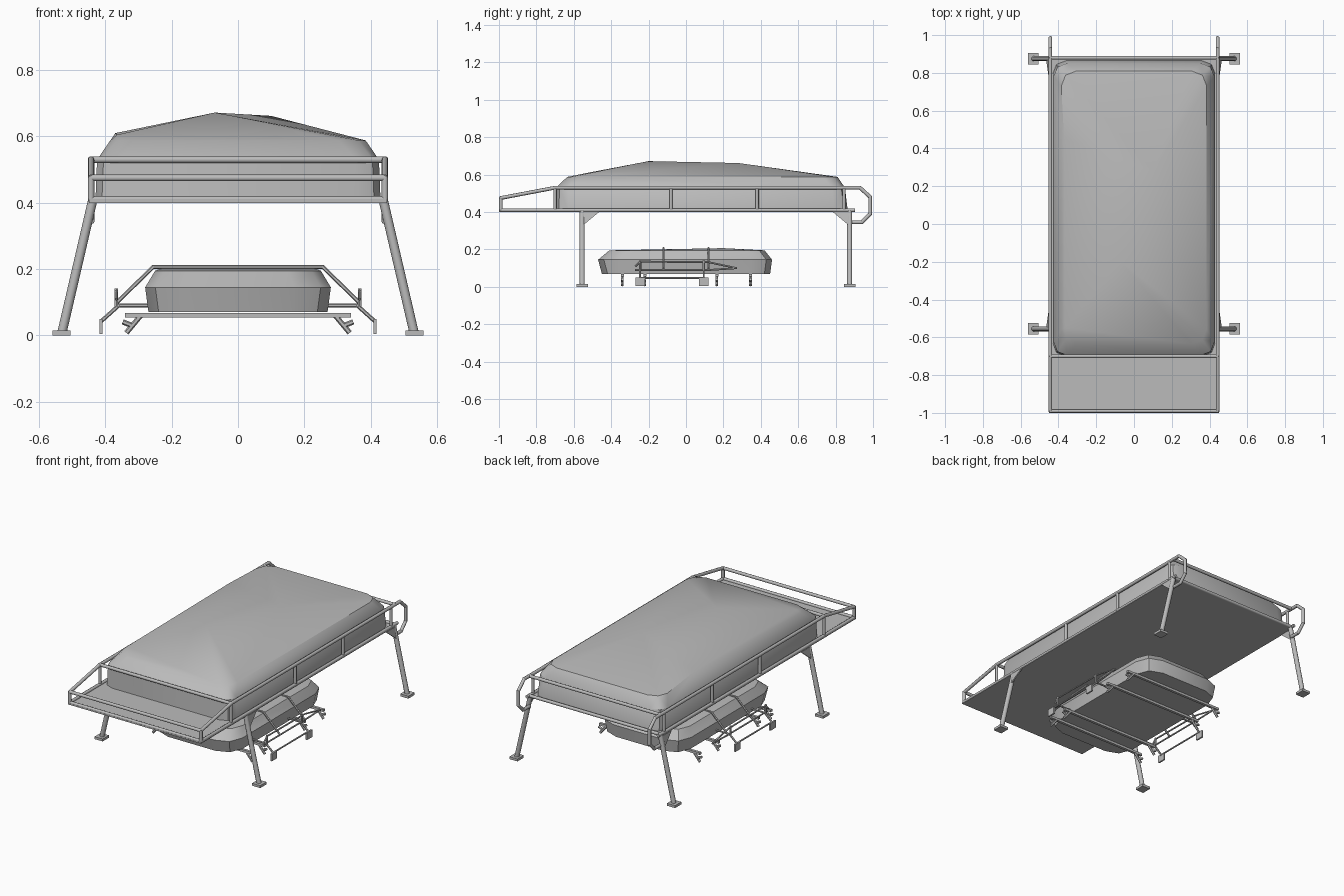
import bpy, bmesh, math
from mathutils import Vector

cube = bpy.data.objects.get("Cube")
if cube:
    bpy.data.objects.remove(cube, do_unlink=True)

grey = bpy.data.materials.new("plain grey")
grey.use_nodes = True
COLOR = (0.5, 0.5, 0.5, 1)
grey.diffuse_color = COLOR
grey.node_tree.nodes["Principled BSDF"].inputs["Base Color"].default_value = COLOR


def finish(name, bm, smooth=None):
    bmesh.ops.recalc_face_normals(bm, faces=bm.faces[:])
    mesh = bpy.data.meshes.new(name)
    bm.to_mesh(mesh)
    bm.free()
    obj = bpy.data.objects.new(name, mesh)
    bpy.context.collection.objects.link(obj)
    mesh.materials.append(grey)
    if smooth:
        bpy.ops.object.select_all(action='DESELECT')
        obj.select_set(True)
        bpy.context.view_layer.objects.active = obj
        bpy.ops.object.shade_smooth_by_angle(angle=math.radians(smooth))
    return obj


def tube(name, points, radius=0.01, sides=8):
    """Mitred round tube along a path; joins up where the ends coincide."""
    pts = [Vector(p) for p in points]
    bm = bmesh.new()
    for a, b in zip(pts, pts[1:]):
        d = b - a
        rot = d.to_track_quat('Z', 'Y').to_matrix().to_4x4()
        rot.translation = (a + b) / 2
        bmesh.ops.create_cone(bm, cap_ends=True, segments=sides, radius1=radius,
                              radius2=radius, depth=d.length + radius * 0.7, matrix=rot)
    return finish(name, bm, 50)


def box(name, lo, hi):
    bm = bmesh.new()
    bmesh.ops.create_cube(bm, size=1)
    for v in bm.verts:
        v.co = [l + (c + 0.5) * (h - l) for c, l, h in zip(v.co, lo, hi)]
    return finish(name, bm)


def plate(name, points, thickness):
    """Flat x-facing plate extruded along x."""
    bm = bmesh.new()
    face = bm.faces.new([bm.verts.new(p) for p in points])
    ext = bmesh.ops.extrude_face_region(bm, geom=[face])
    bmesh.ops.translate(bm, vec=(thickness, 0, 0),
                        verts=[g for g in ext["geom"] if isinstance(g, bmesh.types.BMVert)])
    return finish(name, bm)


def ring(x, y0, y1, z, c):
    """Chamfered rectangle outline."""
    out = []
    for sx in (-1, 1):
        for y, s in ((y0, 1), (y1, -1)):
            out += [(sx * x, y + s * c, z), (sx * (x - c), y, z),
                    (sx * (x - c * 0.28), y + s * c * 0.28, z)]
    return out


def cargo(name, rings, peaks):
    """Wrapped load: taut hull over outline rings and peak points."""
    bm = bmesh.new()
    for p in [q for r in rings for q in ring(*r)] + peaks:
        bm.verts.new(p)
    res = bmesh.ops.convex_hull(bm, input=bm.verts[:])
    loose = [v for v in bm.verts if not v.link_faces]
    bmesh.ops.delete(bm, geom=loose, context='VERTS')
    return finish(name, bm, 35)


# Upper deck and its covered load
box("deck", (-0.45, -1, 0.4), (0.45, 0.88, 0.408))
cargo("large_cover",
      [(0.43, -0.7, 0.865, 0.405, 0.07), (0.425, -0.695, 0.85, 0.53, 0.07),
       (0.385, -0.635, 0.81, 0.588, 0.08)],
      [(-0.07, -0.2, 0.672), (0.1, 0.28, 0.662), (-0.365, -0.55, 0.605),
       (-0.37, 0.45, 0.61)])

# Cross rails of the deck
for name, y, z in (("front_low_rail", -0.99, 0.41), ("front_high_rail", -0.99, 0.475),
                   ("load_front_rail", -0.7, 0.53), ("back_high_rail", 0.88, 0.53),
                   ("back_low_rail", 0.88, 0.41)):
    tube(name, [(-0.443, y, z), (0.443, y, z)])

for side, s in (("left", 1), ("right", -1)):
    x = 0.443 * s
    # Side railings with sloping front and rear loop
    tube(side + "_low_rail", [(x, -0.99, 0.41), (x, 0.9, 0.41)])
    tube(side + "_top_rail", [(x, -0.99, 0.41), (x, -0.99, 0.475), (x, -0.7, 0.53),
                              (x, 0.93, 0.53), (x, 0.985, 0.48), (x, 0.985, 0.39),
                              (x, 0.94, 0.345), (x, 0.88, 0.345)])
    for i, y in enumerate((-0.7, -0.08, 0.38, 0.845)):
        tube(f"{side}_post_{i}", [(x, y, 0.41), (x, y, 0.53)], 0.009)

    # Splayed legs, foot pads and gussets
    for end, y, g in (("front", -0.555, 0.09), ("back", 0.875, -0.09)):
        tube(f"{end}_{side}_leg", [(0.44 * s, y, 0.4), (0.53 * s, y, 0.012)], 0.014, 10)
        lo, hi = sorted((0.505 * s, 0.56 * s))
        box(f"{end}_{side}_foot", (lo, y - 0.03, 0), (hi, y + 0.03, 0.015))
        plate(f"{end}_{side}_gusset",
              [(0.445 * s, y, 0.4), (0.445 * s, y + g, 0.4), (0.458 * s, y, 0.325)], 0.008 * s)

    # Small carrier: side arms, straps, pads and rails
    for i, y in enumerate((-0.245, 0.095)):
        tube(f"{side}_arm_{i}", [(0.27 * s, y, 0.09), (0.36 * s, y, 0.09),
                                 (0.41 * s, y, 0.045)], 0.006, 6)
        box(f"{side}_arm_pad_{i}", (min(0.408 * s, 0.418 * s), y - 0.025, 0.005),
            (max(0.408 * s, 0.418 * s), y + 0.025, 0.05))
        tube(f"{side}_arm_stub_{i}", [(0.367 * s, y, 0.09), (0.367 * s, y, 0.14)], 0.006, 6)
    tube(side + "_pad_bar", [(0.41 * s, -0.245, 0.047), (0.41 * s, 0.095, 0.047)], 0.005, 6)
    tube(side + "_upper_bar", [(0.367 * s, -0.27, 0.11), (0.367 * s, -0.245, 0.135),
                               (0.367 * s, 0.12, 0.132), (0.367 * s, 0.27, 0.1)], 0.005, 6)
    tube(side + "_lower_bar", [(0.36 * s, -0.27, 0.09), (0.36 * s, 0.12, 0.09),
                               (0.367 * s, 0.27, 0.1)], 0.005, 6)

# Lower load with tie straps
cargo("small_cover",
      [(0.27, -0.45, 0.45, 0.07, 0.11), (0.28, -0.47, 0.46, 0.145, 0.11),
       (0.25, -0.41, 0.42, 0.195, 0.1)],
      [(s * 0.22, 0.2, 0.207) for s in (-1, 1)])
for i, y in enumerate((-0.12, 0.12)):
    tube(f"tie_strap_{i}", [(-0.365, y, 0.1), (-0.255, y, 0.207), (0.255, y, 0.207),
                            (0.365, y, 0.1)], 0.006, 6)

# Crossbars below the small load, ending in hooked feet
for i, y in enumerate((-0.34, -0.22, 0.165, 0.345)):
    box(f"crossbar_{i}", (-0.34, y - 0.008, 0.054), (0.34, y + 0.008, 0.068))
    for side, s in (("left", 1), ("right", -1)):
        tube(f"{side}_hook_{i}", [(0.295 * s, y, 0.058), (0.335 * s, y, 0.01)], 0.008, 6)
        tube(f"{side}_hook_tip_{i}", [(0.32 * s, y, 0.03), (0.345 * s, y, 0.04)], 0.008, 6)
